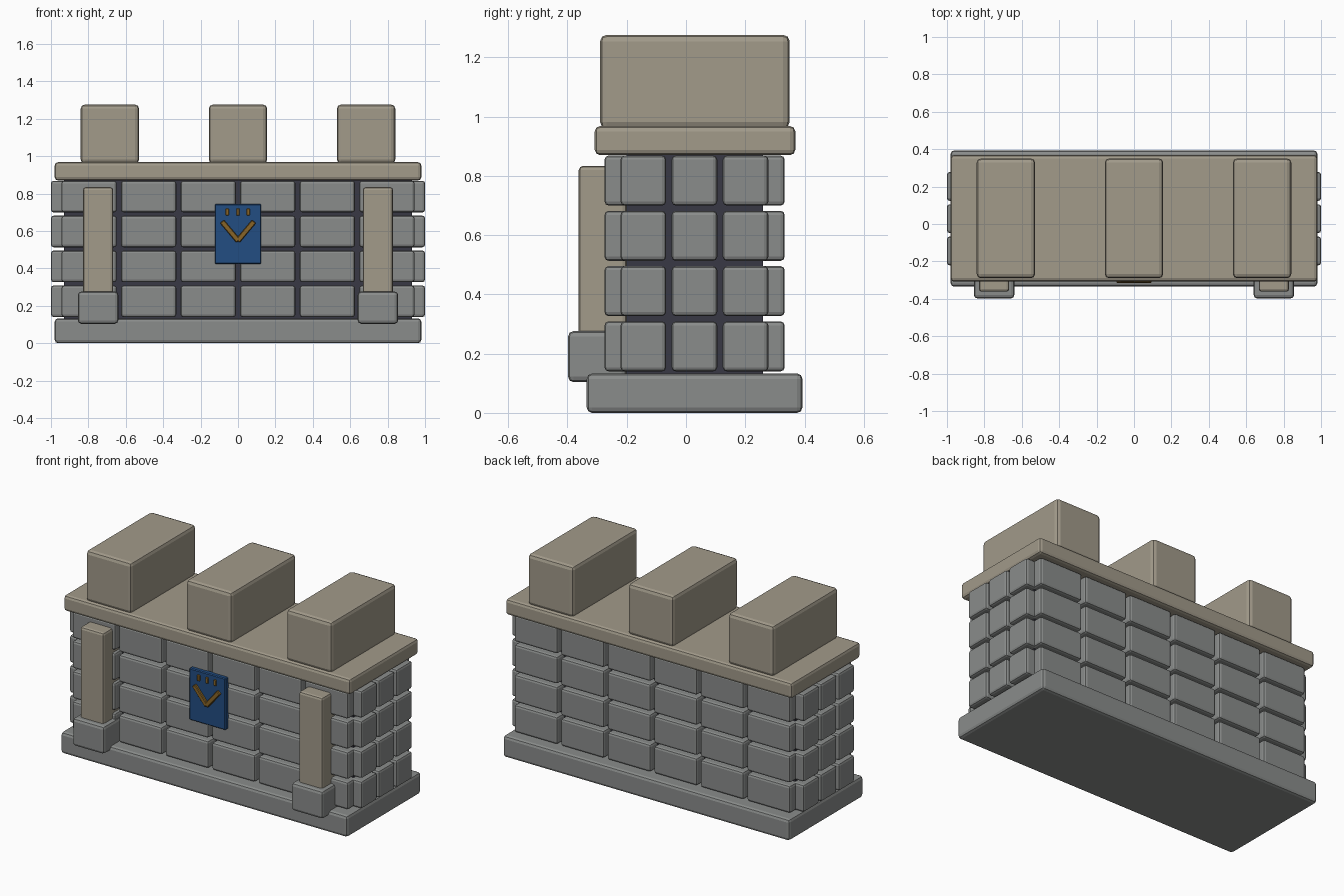
import bpy, bmesh, math
from mathutils import Matrix, Vector

if "Cube" in bpy.data.objects:
    bpy.data.objects.remove(bpy.data.objects["Cube"])


def material(name, rgb):
    m = bpy.data.materials.new(name)
    m.diffuse_color = (*rgb, 1)
    m.use_nodes = True
    m.node_tree.nodes["Principled BSDF"].inputs["Base Color"].default_value = m.diffuse_color
    return m


GREY = material("grey_stone", (0.255, 0.265, 0.26))
TAN = material("tan_stone", (0.36, 0.325, 0.255))
DARK = material("dark_mortar", (0.04, 0.04, 0.058))
BLUE = material("blue_cloth", (0.016, 0.075, 0.225))
GOLD = material("gold_trim", (0.25, 0.13, 0.02))


def build(name, boxes, mat, bevel=0.0, segments=2, turn=0.0):
    """One object from boxes given as (x0, x1, y0, y1, z0, z1); turn spins about y."""
    bm = bmesh.new()
    for x0, x1, y0, y1, z0, z1 in boxes:
        centre = Vector(((x0 + x1) / 2, (y0 + y1) / 2, (z0 + z1) / 2))
        mtx = (Matrix.Translation(centre) @ Matrix.Rotation(turn, 4, 'Y')
               @ Matrix.Diagonal((x1 - x0, y1 - y0, z1 - z0, 1)))
        bmesh.ops.create_cube(bm, size=1, matrix=mtx)
    if bevel:
        bmesh.ops.bevel(bm, geom=bm.edges[:], offset=bevel, segments=segments,
                        profile=0.5, affect='EDGES')
    me = bpy.data.meshes.new(name)
    bm.to_mesh(me)
    bm.free()
    me.materials.append(mat)
    ob = bpy.data.objects.new(name, me)
    bpy.context.collection.objects.link(ob)
    return ob


# Base, mortar core and top slab
build("base", [(-0.98, 0.98, -0.335, 0.393, 0, 0.133)], GREY, 0.018)
build("mortar_core", [(-0.93, 0.93, -0.2, 0.26, 0.1, 0.9)], DARK)
build("top_slab", [(-0.98, 0.98, -0.308, 0.369, 0.87, 0.968)], TAN, 0.018)

# Brick courses: 4 rows, 6 columns on the long walls, 3 on the ends
long_bricks, end_bricks = [], []
for row in range(4):
    z0 = 0.14 + row * 0.1865
    z1 = z0 + 0.169
    for col in range(6):
        x0 = -0.944 + col * 0.3185
        x1 = x0 + 0.2955
        long_bricks.append((x0, x1, -0.275, -0.17, z0, z1))
        long_bricks.append((x0, x1, 0.228, 0.333, z0, z1))
    for col in range(3):
        y0 = -0.221 + col * 0.1725
        y1 = y0 + 0.154
        end_bricks.append((-1.0, -0.9, y0, y1, z0, z1))
        end_bricks.append((0.9, 1.0, y0, y1, z0, z1))
build("long_wall_bricks", long_bricks, GREY, 0.014)
build("end_wall_bricks", end_bricks, GREY, 0.014)

# Battlements
for i, x in enumerate((-0.685, 0, 0.685)):
    build(f"battlement_{i + 1}", [(x - 0.156, x + 0.156, -0.29, 0.35, 0.96, 1.276)],
          TAN, 0.022)

# Front pilasters on pedestals
for side, x in (("left", -0.748), ("right", 0.748)):
    build(f"{side}_pilaster", [(x - 0.081, x + 0.081, -0.362, -0.2, 0.2, 0.834)], TAN, 0.015)
    build(f"{side}_pedestal", [(x - 0.108, x + 0.108, -0.398, -0.2, 0.104, 0.276)], GREY, 0.018)

# Blue banner with gold chevron and three studs
build("banner", [(-0.124, 0.124, -0.3, -0.265, 0.424, 0.744)], BLUE, 0.005, 1)
for side, s in (("left", -1), ("right", 1)):
    build(f"chevron_{side}", [(s * 0.042 - 0.068, s * 0.042 + 0.068, -0.315, -0.295,
                               0.585, 0.613)], GOLD, 0.004, 1, turn=-s * math.radians(50))
build("banner_studs", [(x - 0.009, x + 0.009, -0.308, -0.295, 0.683, 0.72)
                       for x in (-0.057, 0, 0.055)], GOLD, 0.003, 1)
